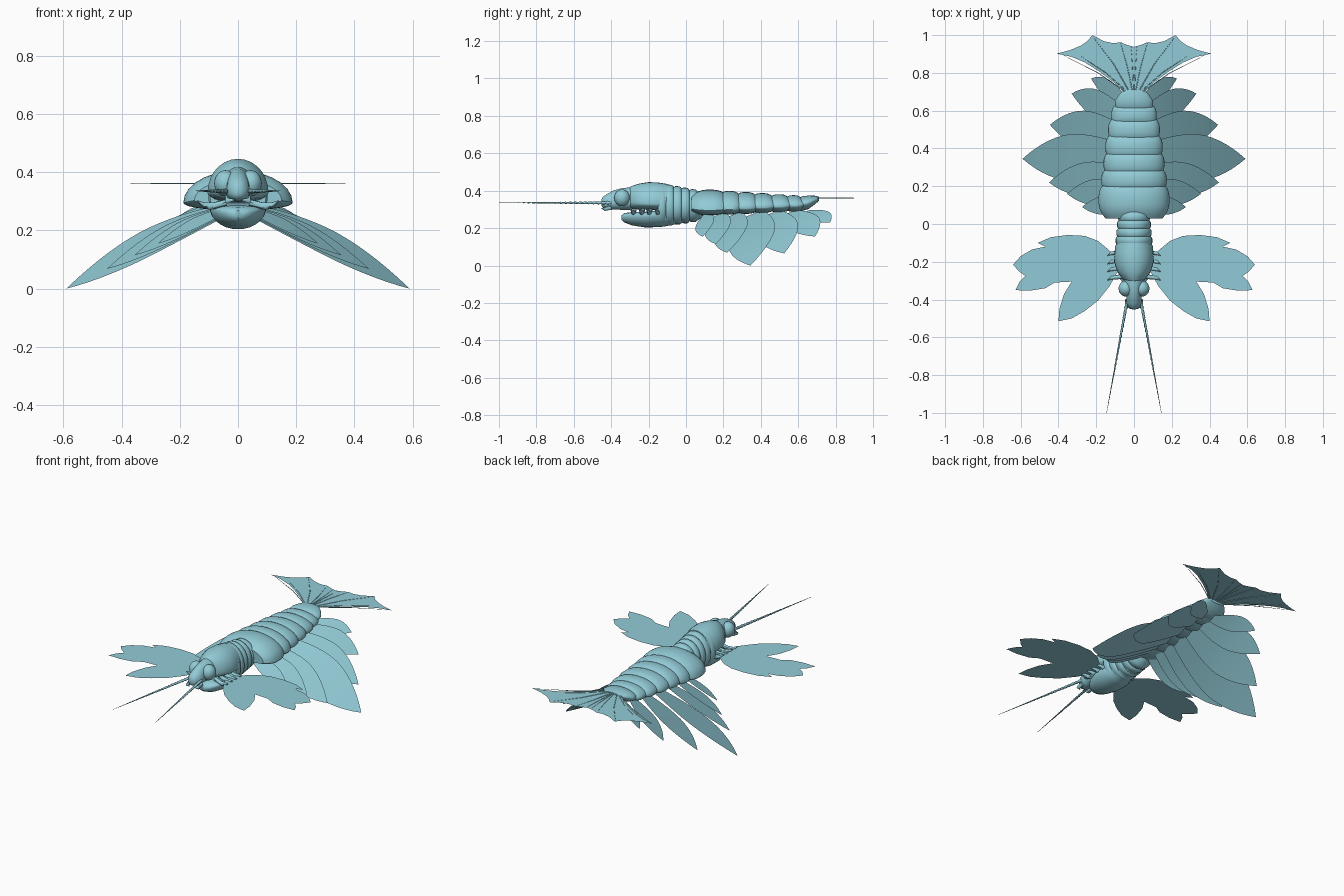
import bpy, bmesh, math
from mathutils import Vector

if "Cube" in bpy.data.objects:
    bpy.data.objects.remove(bpy.data.objects["Cube"])

mat = bpy.data.materials.new("teal_shell")
mat.diffuse_color = (0.29, 0.60, 0.68, 1)
mat.use_nodes = True
mat.node_tree.nodes["Principled BSDF"].inputs["Base Color"].default_value = mat.diffuse_color


def finish(bm, name, mirror=False, smooth=True, fix=True):
    if fix:
        bmesh.ops.recalc_face_normals(bm, faces=bm.faces)
    me = bpy.data.meshes.new(name)
    bm.to_mesh(me)
    bm.free()
    me.materials.append(mat)
    ob = bpy.data.objects.new(name, me)
    bpy.context.collection.objects.link(ob)
    if mirror:
        ob.modifiers.new("mirror", 'MIRROR')
    if smooth:
        bpy.ops.object.select_all(action='DESELECT')
        ob.select_set(True)
        bpy.context.view_layer.objects.active = ob
        bpy.ops.object.shade_smooth_by_angle(angle=math.radians(45))
    return ob


def shell(name, rings, n=28):
    """Loft along y; each ring is (y, half width, top z, widest z, bottom z)."""
    bm = bmesh.new()
    loops = []
    for y, w, top, mid, bot in rings:
        loop = []
        for i in range(n):
            a = 2 * math.pi * i / n
            s = math.sin(a)
            z = mid + s * ((top - mid) if s > 0 else (mid - bot))
            loop.append(bm.verts.new((w * math.cos(a), y, z)))
        loops.append(loop)
    for a, b in zip(loops, loops[1:]):
        for i in range(n):
            j = (i + 1) % n
            bm.faces.new((a[i], a[j], b[j], b[i]))
    bm.faces.new(loops[0])
    bm.faces.new(loops[-1])
    return finish(bm, name)


def rod(bm, points, radii, n=8):
    """Tapered round rod through the points."""
    pts = [Vector(p) for p in points]
    loops = []
    for k, p in enumerate(pts):
        d = (pts[min(k + 1, len(pts) - 1)] - pts[max(k - 1, 0)]).normalized()
        u = d.cross(Vector((0.1, 0.2, 1))).normalized()
        v = d.cross(u)
        loops.append([bm.verts.new(p + radii[k] * (u * math.cos(t) + v * math.sin(t)))
                      for t in (2 * math.pi * i / n for i in range(n))])
    for a, b in zip(loops, loops[1:]):
        for i in range(n):
            j = (i + 1) % n
            bm.faces.new((a[i], a[j], b[j], b[i]))
    bm.faces.new(loops[0])
    bm.faces.new(loops[-1])


def ball(bm, center, size, seg=20):
    r = bmesh.ops.create_uvsphere(bm, u_segments=seg, v_segments=seg // 2 + 2, radius=1)
    for v in r["verts"]:
        v.co = Vector(center) + Vector([a * b for a, b in zip(v.co, size)])


def sheet(name, outline, z):
    """Flat mirrored membrane from an outline."""
    bm = bmesh.new()
    f = bm.faces.new([bm.verts.new((x, y, z)) for x, y in outline])
    f.normal_update()
    bmesh.ops.triangulate(bm, faces=[f], ngon_method='EAR_CLIP')
    finish(bm, name, True, False, False)


# Head, snout and jaws
shell("head", [(-.453, .008, .35, .335, .322), (-.445, .024, .366, .335, .310),
               (-.42, .040, .384, .335, .300), (-.385, .040, .402, .338, .300),
               (-.35, .045, .412, .345, .298), (-.30, .055, .418, .345, .298),
               (-.27, .055, .415, .345, .305)])
bm = bmesh.new()
ball(bm, (.043, -.342, .362), (.039, .042, .045))
finish(bm, "eyes", True)
bm = bmesh.new()
rod(bm, [(.035, -.40, .31), (.036, -.435, .302), (.012, -.45, .305)], [.012, .010, .002])
finish(bm, "jaws", True)

# Front carapace, belly bowl and rear thorax rings
shell("carapace", [(-.31, .03, .41, .345, .315), (-.295, .058, .424, .34, .303),
                   (-.25, .09, .438, .335, .300), (-.2, .105, .446, .33, .300),
                   (-.15, .103, .444, .33, .295), (-.10, .09, .436, .33, .29)])
shell("belly", [(-.345, .015, .268, .255, .245), (-.33, .045, .28, .262, .230),
                (-.29, .075, .286, .27, .215), (-.22, .095, .287, .275, .204),
                (-.15, .098, .295, .28, .205), (-.12, .085, .30, .28, .208),
                (-.08, .075, .31, .28, .216), (0, .06, .31, .28, .23)])
rings = []
for k in range(5):
    y, w, t, b = -.15 + k * .042, .102 - k * .004, .441 - k * .008, .208 + k * .006
    rings += [(y, w - .006, t - .006, .315, b + .006), (y + .01, w, t, .315, b),
              (y + .032, w - .001, t - .002, .315, b), (y + .04, w - .007, t - .008, .315, b + .006)]
rings += [(.075, .065, .385, .315, .25), (.10, .03, .35, .315, .28)]
shell("thorax_rings", rings)

# Small clawed legs in the gap under the carapace
bm = bmesh.new()
for y in (-.285, -.24, -.2, -.155):
    rod(bm, [(.04, y + .01, .295), (.085, y + .004, .284), (.12, y, .288), (.14, y - .012, .302)],
        [.012, .012, .009, .002])
    ball(bm, (.095, y + .003, .283), (.016, .012, .012), 10)
finish(bm, "legs", True)

# Antennae with saw-tooth joints
bm = bmesh.new()
pts, rad = [], []
a, b, joints = Vector((.035, -.40, .335)), Vector((.145, -1, .336)), 24
for k in range(joints):
    r = .0085 * (1 - k / joints) + .0008
    for f, s in ((0, .7), (.85, 1.0)):
        pts.append(a.lerp(b, (k + f) / joints))
        rad.append(r * s)
pts.append(b)
rad.append(.0005)
rod(bm, pts, rad)
finish(bm, "antennae", True)

# Overlapping rounded abdomen segments: (start y, end y, half width, top z)
segments = [(.03, .225, .188, .406), (.165, .30, .174, .399), (.25, .39, .162, .393),
            (.335, .48, .152, .387), (.43, .565, .137, .381), (.515, .635, .12, .376)]
for k, (y0, y1, w, t) in enumerate(segments):
    m, bot = .295 + .005 * k, .268 + .004 * k
    prof = []
    for i in range(11):
        v = -1 + .2 * i
        s = 1 - abs(v) ** 2.6
        prof.append((y0 + (y1 - y0) * i / 10, w * (.80 + .20 * s), t - .032 * (1 - s),
                     m + .008 * (1 - s), bot + .022 * (1 - s)))
    shell(f"abdomen_segment_{k + 1}", prof)
shell("abdomen_tip", [(.60, .085, .355, .325, .30), (.62, .102, .37, .328, .292),
                      (.655, .10, .374, .335, .302), (.69, .075, .373, .35, .328),
                      (.71, .05, .368, .357, .345)])

# Curved leaf-shaped swimming flaps: (root y, tip, half width)
flaps = [(.11, (.275, .09, .155), .05), (.18, (.355, .16, .115), .07),
         (.26, (.45, .22, .068), .09), (.36, (.59, .345, 0), .125),
         (.46, (.445, .525, .065), .105), (.56, (.33, .69, .155), .08),
         (.64, (.227, .77, .23), .055)]
bm = bmesh.new()
NU, NV = 16, 6
for ry, tip, W in flaps:
    root, tip = Vector((.025, ry, .275 + .04 * max(0, ry - .3))), Vector(tip)
    grid = []
    for i in range(NU + 1):
        u = i / NU
        c = root.lerp(tip, u)
        c.z += .032 * (tip - root).length * math.sin(math.pi * u)
        w = W * (.4 + .6 * math.sin(min(u / .55, 1) * math.pi / 2)) * (1 - max(0, (u - .5) / .5) ** 2)
        row = []
        for j in range(NV + 1):
            v = 2 * j / NV - 1
            row.append(bm.verts.new(c + Vector((0, v * w, .4 * v * w))))
        grid.append(row)
    for p, q in zip(grid, grid[1:]):
        for j in range(NV):
            bm.faces.new((p[j], q[j], q[j + 1], p[j + 1]))
bmesh.ops.remove_doubles(bm, verts=bm.verts, dist=1e-5)
finish(bm, "swimming_flaps", True, fix=False)

# Flat lobed front fins
sheet("front_fins", [
    (.08, -.24), (.13, -.33), (.19, -.405), (.26, -.46), (.33, -.50), (.40, -.515), (.395, -.45),
    (.37, -.37), (.33, -.305), (.42, -.31), (.47, -.34), (.55, -.353), (.627, -.35),
    (.605, -.305), (.575, -.275), (.61, -.25), (.64, -.215), (.60, -.17), (.54, -.135),
    (.47, -.12), (.51, -.10), (.44, -.07), (.35, -.058), (.26, -.063), (.19, -.09),
    (.13, -.14), (.08, -.20)], .29)

# Scalloped tail fan with thin ribs
sheet("tail_fan", [
    (0, .68), (.045, .69), (.10, .745), (.18, .805), (.26, .855), (.33, .885), (.41, .902),
    (.34, .92), (.28, .945), (.245, .97), (.22, 1), (.16, .968), (.11, .957), (.07, .962),
    (.035, .947), (0, .938)], .361)
bm = bmesh.new()
for x, y in ((.38, .896), (.30, .90), (.217, .99), (.07, .955), (.015, .935)):
    rod(bm, [(x * .1, .695, .361), (x * .5, .695 + (y - .695) * .52, .361), (x, y, .361)],
        [.0025, .002, .0006], 6)
finish(bm, "tail_ribs", True)
